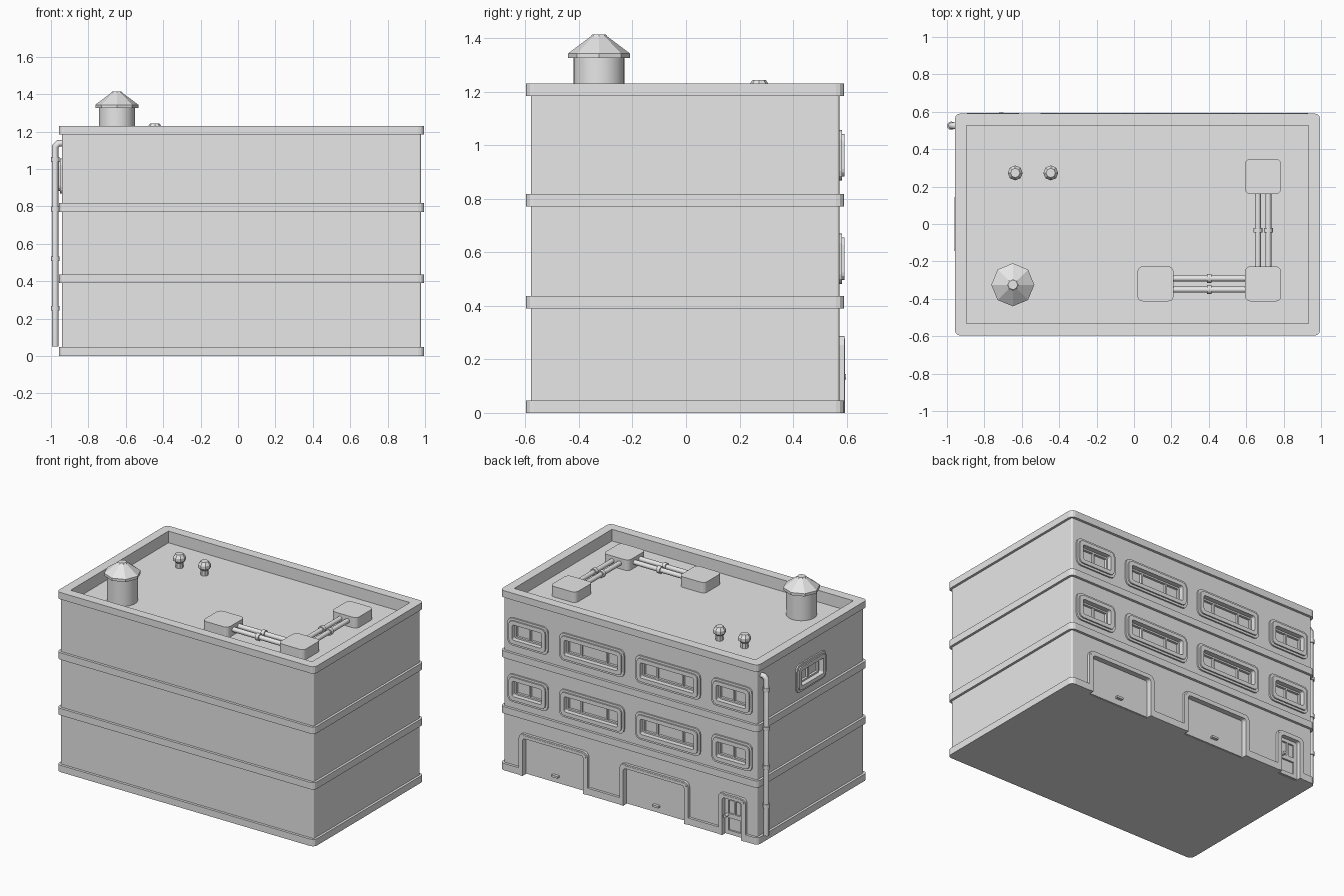
import bpy, bmesh, math
from mathutils import Vector

cube = bpy.data.objects.get("Cube")
if cube:
    bpy.data.objects.remove(cube, do_unlink=True)

grey = bpy.data.materials.new("plain_grey")
grey.use_nodes = True
grey.diffuse_color = (0.8, 0.8, 0.8, 1)
grey.node_tree.nodes["Principled BSDF"].inputs["Base Color"].default_value = (0.8, 0.8, 0.8, 1)

# Main dimensions
CX, CY = 0.019, -0.003
WALL_W, WALL_D = 1.92, 1.153
BAND_W, BAND_D = 1.953, 1.188
BACK, SIDE = CY + WALL_D / 2, CX - WALL_W / 2
ROOF, TOP = 1.15, 1.23


def finish(name, bm, smooth=False):
    bmesh.ops.recalc_face_normals(bm, faces=bm.faces)
    mesh = bpy.data.meshes.new(name)
    bm.to_mesh(mesh)
    bm.free()
    ob = bpy.data.objects.new(name, mesh)
    bpy.context.collection.objects.link(ob)
    mesh.materials.append(grey)
    if smooth:
        bpy.ops.object.select_all(action='DESELECT')
        ob.select_set(True)
        bpy.context.view_layer.objects.active = ob
        bpy.ops.object.shade_smooth_by_angle(angle=math.radians(35))
    return ob


def rounded(w, h, r, seg=3):
    """Closed rounded rectangle."""
    pts = []
    for i, (sx, sy) in enumerate([(1, 1), (-1, 1), (-1, -1), (1, -1)]):
        for k in range(seg + 1):
            a = math.pi / 2 * (i + k / seg)
            pts.append((sx * (w / 2 - r) + r * math.cos(a), sy * (h / 2 - r) + r * math.sin(a)))
    return pts


def arch(w, h, r):
    """Open door outline with rounded upper corners, standing on zero."""
    top = [(u, v + h / 2) for u, v in rounded(w, h, r) if v > 0]
    return [(w / 2, 0)] + top + [(-w / 2, 0)]


# Placement of (across, up, out) on each surface
def on_back(cx, z):
    return lambda u, v, d: (cx + u, BACK + d, z + v)


def on_side(cy, z):
    return lambda u, v, d: (SIDE - d, cy + u, z + v)


def flat(x, y):
    return lambda u, v, d: (x + u, y + v, d)


def prism(name, outline, place, d0, d1):
    bm = bmesh.new()
    a, b = [[bm.verts.new(place(u, v, d)) for u, v in outline] for d in (d0, d1)]
    bm.faces.new(a)
    bm.faces.new(b)
    for i in range(len(a)):
        j = (i + 1) % len(a)
        bm.faces.new((a[i], a[j], b[j], b[i]))
    return finish(name, bm)


def trim(name, outer, inner, place, d0, d1, closed=True):
    """Solid strip between two matching outlines."""
    bm = bmesh.new()
    rows = [[bm.verts.new(place(u, v, d)) for u, v in o]
            for o, d in ((outer, d0), (outer, d1), (inner, d1), (inner, d0))]
    n = len(outer)
    for i in range(n if closed else n - 1):
        j = (i + 1) % n
        for k in range(4):
            a, b = rows[k], rows[(k + 1) % 4]
            bm.faces.new((a[i], a[j], b[j], b[i]))
    if not closed:
        for i in (0, n - 1):
            bm.faces.new([r[i] for r in rows])
    return finish(name, bm)


def rect(u0, u1, v0, v1):
    return [(u0, v0), (u1, v0), (u1, v1), (u0, v1)]


def lathe(name, profile, x, y, sides, smooth=False):
    bm = bmesh.new()
    rings = [[bm.verts.new((x + r * math.cos(2 * math.pi * i / sides),
                            y + r * math.sin(2 * math.pi * i / sides), z))
              for i in range(sides)] for r, z in profile]
    for a, b in zip(rings, rings[1:]):
        for i in range(sides):
            j = (i + 1) % sides
            bm.faces.new((a[i], a[j], b[j], b[i]))
    bm.faces.new(rings[0])
    bm.faces.new(rings[-1])
    return finish(name, bm, smooth)


def rod(name, p, q, r, sides=12):
    p, q = Vector(p), Vector(q)
    bm = bmesh.new()
    bmesh.ops.create_cone(bm, cap_ends=True, segments=sides, radius1=r, radius2=r, depth=(q - p).length)
    turn = Vector((0, 0, 1)).rotation_difference(q - p).to_matrix().to_4x4()
    bmesh.ops.transform(bm, matrix=turn, verts=bm.verts)
    bmesh.ops.translate(bm, vec=(p + q) / 2, verts=bm.verts)
    return finish(name, bm, True)


# Walls, storey bands and parapet
centre = flat(CX, CY)
walls = prism("walls", rounded(WALL_W, WALL_D, 0.01), centre, 0.005, ROOF)
base_band = prism("base_band", rounded(BAND_W, BAND_D, 0.03), centre, 0, 0.047)
inner_edge = rounded(1.829, 1.059, 0.002)
for i, z in enumerate((0.389, 0.77)):
    trim(f"storey_band_{i + 1}", rounded(BAND_W, BAND_D, 0.03), inner_edge, centre, z, z + 0.047)
trim("parapet", rounded(WALL_W, WALL_D, 0.01), inner_edge, centre, ROOF - 0.02, TOP - 0.01)
trim("parapet_cap", rounded(BAND_W, BAND_D, 0.03), inner_edge, centre, 1.183, TOP)

cutters = []


def window(name, w, place, bars):
    """Stepped rounded surround around a recessed sash."""
    h, m = 0.188, 0.042
    ow, oh = w - 2 * m, h - 2 * m
    hole = rounded(ow, oh, 0.012)
    cutters.append(prism("cutter", hole, place, -0.03, 0.05))
    trim(name + "_flange", rounded(w, h, 0.035), hole, place, -0.005, 0.01)
    trim(name + "_surround", rounded(w - 0.03, h - 0.03, 0.028), hole, place, -0.005, 0.019)
    trim(name + "_sash", rounded(ow, oh, 0.012), rounded(ow - 0.022, oh - 0.022, 0.002),
         place, -0.035, -0.014)
    for u in bars:
        prism(name + "_bar", rect(u * ow - 0.006, u * ow + 0.006, -oh / 2, oh / 2), place, -0.035, -0.015)


for floor, z in enumerate((0.576, 0.962)):
    for s in (-1, 1):
        window(f"small_window_{floor}_{s}", 0.306, on_back(CX + s * 0.773, z), [0])
        window(f"wide_window_{floor}_{s}", 0.49, on_back(CX + s * 0.288, z), [-0.24, 0.24])
window("side_window", 0.32, on_side(0, 0.962), [0])


def doorway(name, cx, w, r, m):
    place = on_back(cx, 0)
    h = 0.288
    hole = arch(w - 2 * m, h - m, r * 0.5)
    cutters.append(prism("cutter", [(u, v if v else -0.05) for u, v in hole], place, -0.022, 0.05))
    trim(name + "_flange", arch(w, h, r), hole, place, -0.005, 0.0185, False)
    trim(name + "_frame", arch(w - 0.02, h - 0.01, r * 0.8), hole, place, -0.005, 0.0205, False)
    return place


# Garage doors with low pull handles
for i, x in enumerate((0.593, -0.17)):
    at = doorway(f"garage_{i + 1}", x, 0.52, 0.035, 0.03)
    prism(f"garage_door_{i + 1}", rect(-0.23, 0.23, 0.003, 0.258), at, -0.03, -0.016)
    prism(f"garage_handle_{i + 1}", rounded(0.05, 0.014, 0.004),
          on_back(x, 0.05), -0.018, 0.004)

# Entrance door with stiles, rails and knob
at = doorway("entrance", -0.762, 0.205, 0.03, 0.03)
trim("entrance_leaf", rect(-0.073, 0.073, 0.003, 0.258), rect(-0.046, 0.046, 0.03, 0.235), at, -0.03, -0.01)
prism("entrance_rail", rect(-0.05, 0.05, 0.115, 0.145), at, -0.03, -0.01)
prism("entrance_bar", rect(-0.005, 0.005, 0.14, 0.24), at, -0.03, -0.012)
rod("entrance_knob", (-0.71, BACK - 0.02, 0.135), (-0.71, 0.597, 0.135), 0.011)

# Cut the openings into walls and base band
bpy.ops.object.select_all(action='DESELECT')
for c in cutters:
    c.select_set(True)
bpy.context.view_layer.objects.active = cutters[0]
bpy.ops.object.join()
cutter = bpy.context.view_layer.objects.active
cutter.hide_render = True
for ob in (walls, base_band):
    mod = ob.modifiers.new("openings", 'BOOLEAN')
    mod.operation, mod.solver, mod.object = 'DIFFERENCE', 'EXACT', cutter
    bpy.context.view_layer.objects.active = ob
    bpy.ops.object.modifier_apply(modifier=mod.name)
bpy.data.objects.remove(cutter, do_unlink=True)

# Water tank with a conical lid
TX, TY = -0.648, -0.325
lathe("tank_body", [(0.096, ROOF - 0.01), (0.096, 1.33)], TX, TY, 24, True)
lathe("tank_lid", [(0.115, 1.325), (0.115, 1.343), (0.032, 1.405), (0.026, 1.413)], TX, TY, 8)

# Roof vents
for i, x in enumerate((-0.635, -0.445)):
    lathe(f"roof_vent_{i + 1}", [(0.025, ROOF - 0.01), (0.025, 1.185), (0.04, 1.2),
                                 (0.04, 1.222), (0.025, 1.243)], x, 0.273, 8)

# Air units joined by paired pipes with couplings
for i, (x, y) in enumerate([(0.115, -0.32), (0.69, -0.32), (0.69, 0.254)]):
    unit = prism(f"air_unit_{i + 1}", rounded(0.194, 0.188, 0.03), flat(x, y), ROOF - 0.01, 1.222)
for s in (-1, 1):
    y, x, z = -0.321 + s * 0.03, 0.69 + s * 0.028, 1.188
    rod("long_duct", (0.2, y, z), (0.61, y, z), 0.016)
    rod("long_duct_coupling", (0.39, y, z), (0.414, y, z), 0.024)
    rod("cross_duct", (x, -0.24, z), (x, 0.17, z), 0.016)
    rod("cross_duct_coupling", (x, -0.046, z), (x, -0.022, z), 0.024)

# Drainpipe with an elbow into the wall
PX, PY = -0.977, 0.525
curve = bpy.data.curves.new("drainpipe", 'CURVE')
curve.dimensions = '3D'
curve.bevel_depth, curve.bevel_resolution, curve.use_fill_caps = 0.018, 2, True
path = [(PX, 0.05), (PX, 1.12), (PX + 0.017, 1.137), (-0.93, 1.137)]
spline = curve.splines.new('POLY')
spline.points.add(len(path) - 1)
for p, (x, z) in zip(spline.points, path):
    p.co = (x, PY, z, 1)
curve.materials.append(grey)
bpy.context.collection.objects.link(bpy.data.objects.new("drainpipe", curve))
for i in range(4):
    z = 0.255 + i * 0.265
    rod(f"drainpipe_coupling_{i + 1}", (PX, PY, z - 0.013), (PX, PY, z + 0.013), 0.023)
